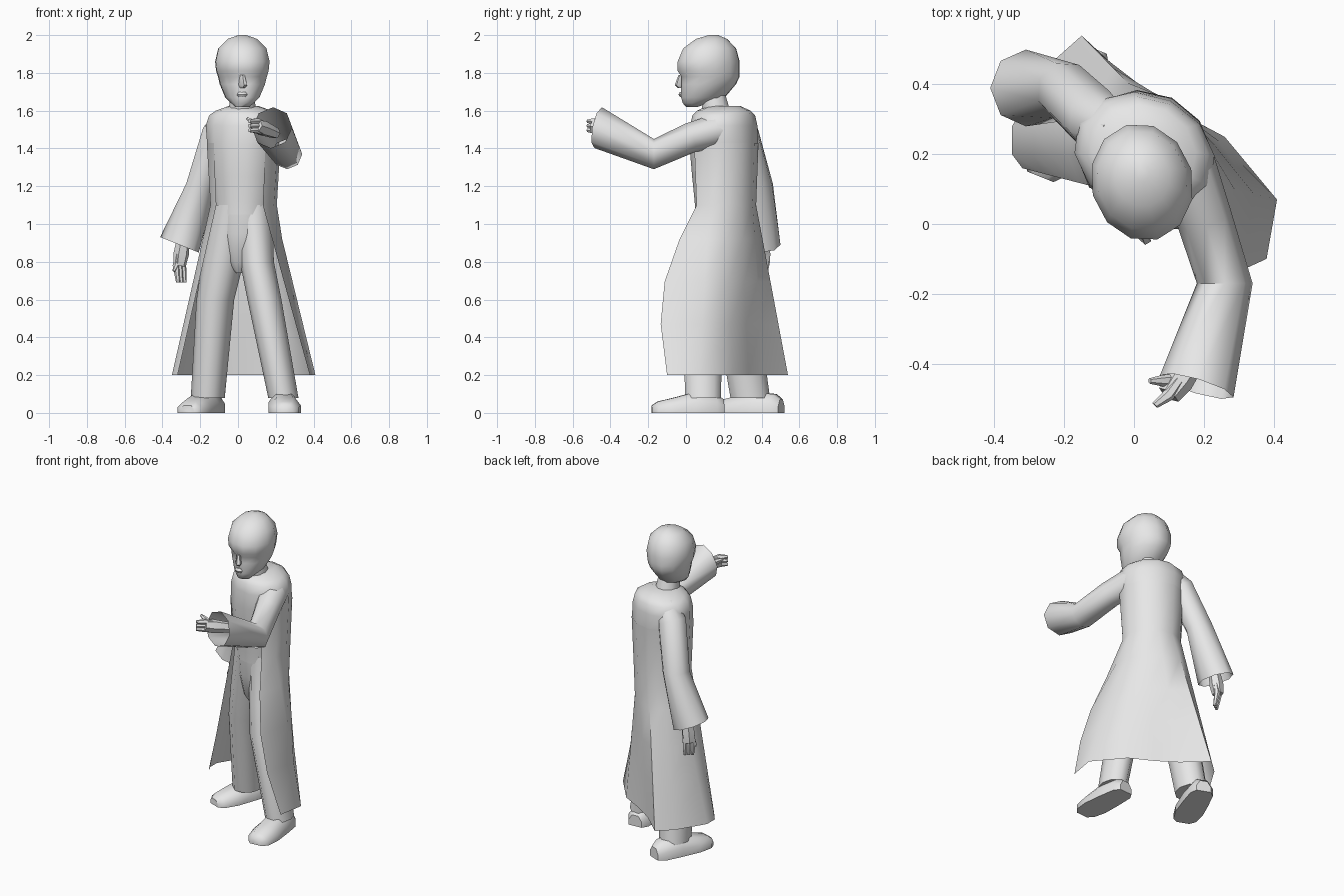
import bpy, bmesh, math
from mathutils import Vector, Matrix

cube = bpy.data.objects.get("Cube")
if cube:
    bpy.data.objects.remove(cube, do_unlink=True)

color = (0.8, 0.8, 0.8, 1)
grey = bpy.data.materials.new("plain_grey")
grey.use_nodes = True
grey.diffuse_color = color
grey.node_tree.nodes["Principled BSDF"].inputs["Base Color"].default_value = color
UP = Vector((0, 0, 1))
TWIST = math.radians(-26)
parts = []


def ring(centre, width, depth, sides=10, yaw=0.0, axis=None):
    """Ellipse of points: flat with a yaw, or square to an axis."""
    if axis:
        axis = Vector(axis).normalized()
        across = UP.cross(axis).normalized()
        along = axis.cross(across)
    else:
        across = Matrix.Rotation(yaw, 3, 'Z') @ Vector((1, 0, 0))
        along = UP.cross(across)
    angles = [math.tau * i / sides for i in range(sides)]
    return [Vector(centre) + across * width * math.cos(angle) + along * depth * math.sin(angle)
            for angle in angles]


def loft(name, rings, closed=True, cap_start=False, cap_end=False):
    """Skin a list of equal point rows with faces."""
    bm = bmesh.new()
    rows = [[bm.verts.new(point) for point in row] for row in rings]
    count = len(rows[0])
    for low, high in zip(rows, rows[1:]):
        for j in range(count if closed else count - 1):
            k = (j + 1) % count
            bm.faces.new((low[j], low[k], high[k], high[j]))
    if cap_start:
        bm.faces.new(rows[0][::-1])
    if cap_end:
        bm.faces.new(rows[-1])
    if closed:
        bmesh.ops.recalc_face_normals(bm, faces=bm.faces[:])
    mesh = bpy.data.meshes.new(name)
    bm.to_mesh(mesh)
    bm.free()
    mesh.materials.append(grey)
    obj = bpy.data.objects.new(name, mesh)
    bpy.context.collection.objects.link(obj)
    parts.append(obj)


def solid(name, rings):
    loft(name, rings, closed=True, cap_start=True, cap_end=True)


def tube(name, points, radii):
    """Capped limb, square to the line from its first to last point."""
    axis = points[-1] - points[0]
    solid(name, [ring(point, radius, radius, 6, axis=axis) for point, radius in zip(points, radii)])


# Head: rings of height, half width, front and back
FACE_X = .023
skull = [(1.62, .04, 0, .06), (1.64, .06, -.02, .13), (1.67, .09, -.03, .21),
         (1.74, .12, -.03, .27), (1.78, .13, -.03, .29), (1.81, .14, -.05, .29),
         (1.86, .146, -.05, .29), (1.93, .13, -.02, .27), (1.98, .08, .05, .22),
         (2, .02, .12, .17)]
solid("head", [ring((FACE_X, (front + back) / 2, z), half, (back - front) / 2, 12, math.pi / 12)
               for z, half, front, back in skull])

# Nose and mouth
nose = [(1.72, .012, .02), (1.735, .02, .04), (1.79, .012, .015)]
solid("nose", [ring((FACE_X, -.025, z), width, depth, 6, math.pi / 6) for z, width, depth in nose])
lips = [(1.672, .02, .012), (1.685, .03, .02), (1.7, .02, .012)]
solid("lips", [ring((FACE_X, -.02, z), width, depth, 8) for z, width, depth in lips])

# Neck
loft("neck", [ring((FACE_X, .17, 1.56), .08, .08), ring((FACE_X, .14, 1.69), .06, .07)])


# Tunic and shoulders, twisted toward the right
def torso_ring(z, width, depth):
    return ring((.03, .2, z), width, depth, 12, TWIST)


body = [(1.05, .155, .15), (1.12, .16, .153), (1.25, .178, .165), (1.42, .198, .178),
        (1.52, .21, .17), (1.575, .19, .16), (1.6, .15, .14), (1.625, .075, .09)]
loft("tunic", [torso_ring(*row) for row in body], cap_end=True)

# Open coat, swept from the chest to the hem, right front edge round to left front edge
hem = [(-.32, .16), (-.35, .2), (-.35, .28), (-.24, .46), (-.15, .54),
       (-.01, .41), (.11, .33), (.26, .25), (.41, .07), (.38, -.1)]


def coat_arc(z, width, depth):
    points = torso_ring(z, width, depth)
    return [points[i] for i in range(8, -2, -1)]


waist_arc = coat_arc(1.1, .178, .17)
hem_arc = [Vector((x, y, .2)) for x, y in hem]
coat_rows = [coat_arc(1.43, .2, .18)]
for fall in (0, .2, .45, .7, 1):
    row = [top.lerp(bottom, fall) for top, bottom in zip(waist_arc, hem_arc)]
    row[-1].y -= .1 * math.sin(math.pi * fall)  # front edge swings forward
    coat_rows.append(row)
loft("coat", coat_rows, closed=False)

# Trousers
loft("hips", [torso_ring(1.1, .15, .15), torso_ring(.95, .15, .14), torso_ring(.8, .09, .11),
              torso_ring(.74, .03, .07)], cap_end=True)
legs = {"left_leg": [(.08, .18, 1.1, .1), (.1, .14, .8, .09), (.14, .09, .6, .09),
                     (.24, .09, .08, .08)],
        "right_leg": [(-.02, .2, 1.1, .11), (-.08, .24, .8, .11), (-.12, .26, .6, .1),
                      (-.16, .34, .08, .09)]}
for name, rows in legs.items():
    solid(name, [ring((x, y, z), radius, radius + .02) for x, y, z, radius in rows])


# Shoes
def shoe(name, heel, toe):
    heel, toe = Vector((*heel, 0)), Vector((*toe, 0))
    side = (toe - heel).normalized().cross(UP)
    rows = []
    for step, width, height in ((0, .045, .07), (.1, .07, .1), (.4, .08, .11),
                                (.7, .085, .08), (.92, .07, .06), (1, .04, .04)):
        centre = heel.lerp(toe, step)
        half = [(1, 0), (1, .5), (.5, 1)]
        outline = half + [(-across, rise) for across, rise in reversed(half)]
        rows.append([centre + side * width * across + UP * height * rise
                     for across, rise in outline])
    solid(name, rows)


shoe("left_shoe", (.23, .2), (.255, -.18))
shoe("right_shoe", (-.12, .505), (-.268, .135))


# Sleeves: centre, radius and direction of each ring, open at the cuff
def sleeve(name, sections):
    loft(name, [ring(centre, radius, radius, 8, axis=axis) for centre, radius, axis in sections],
         cap_start=True)


sleeve("left_sleeve", [((.14, .18, 1.5), .09, (.3, -1, -.2)), ((.2, .02, 1.455), .08, (.3, -1, -.4)),
                       ((.26, -.17, 1.37), .08, (0, -1, 0)), ((.18, -.465, 1.51), .11, (-.3, -1, .2))])
sleeve("right_sleeve", [((-.06, .27, 1.54), .07, (-1, .4, -.5)), ((-.11, .3, 1.47), .09, (-.6, .3, -1)),
                        ((-.195, .38, 1.2), .085, (-.2, .1, -1)), ((-.31, .39, .89), .11, (-.4, 0, -1))])


# Hands: palm, a row of fingers and a thumb
def hand(side, wrist, knuckles, tip, spread, thumb_tip):
    wrist, knuckles, tip, spread, thumb_tip = map(Vector, (wrist, knuckles, tip, spread, thumb_tip))
    palm = wrist.lerp(knuckles, .7)
    tube(side + "_palm", [wrist, palm, knuckles], (.03, .042, .034))
    for shift in (-spread, spread * 0, spread):
        tube(side + "_finger", [palm + shift, knuckles + shift, tip + shift], (.016, .018, .01))
    tube(side + "_thumb", [palm, palm.lerp(thumb_tip, .6), thumb_tip], (.02, .016, .008))


hand("left", (.2, -.35, 1.48), (.1, -.49, 1.52), (.06, -.52, 1.52), (0, 0, .024), (.045, -.45, 1.56))
hand("right", (-.28, .4, .98), (-.31, .41, .78), (-.3, .4, .69), (.018, .014, 0), (-.34, .38, .75))

# Smooth shading with sharp creases kept
bpy.ops.object.select_all(action='DESELECT')
for obj in parts:
    obj.select_set(True)
bpy.context.view_layer.objects.active = parts[0]
bpy.ops.object.shade_smooth_by_angle(angle=math.radians(50))
